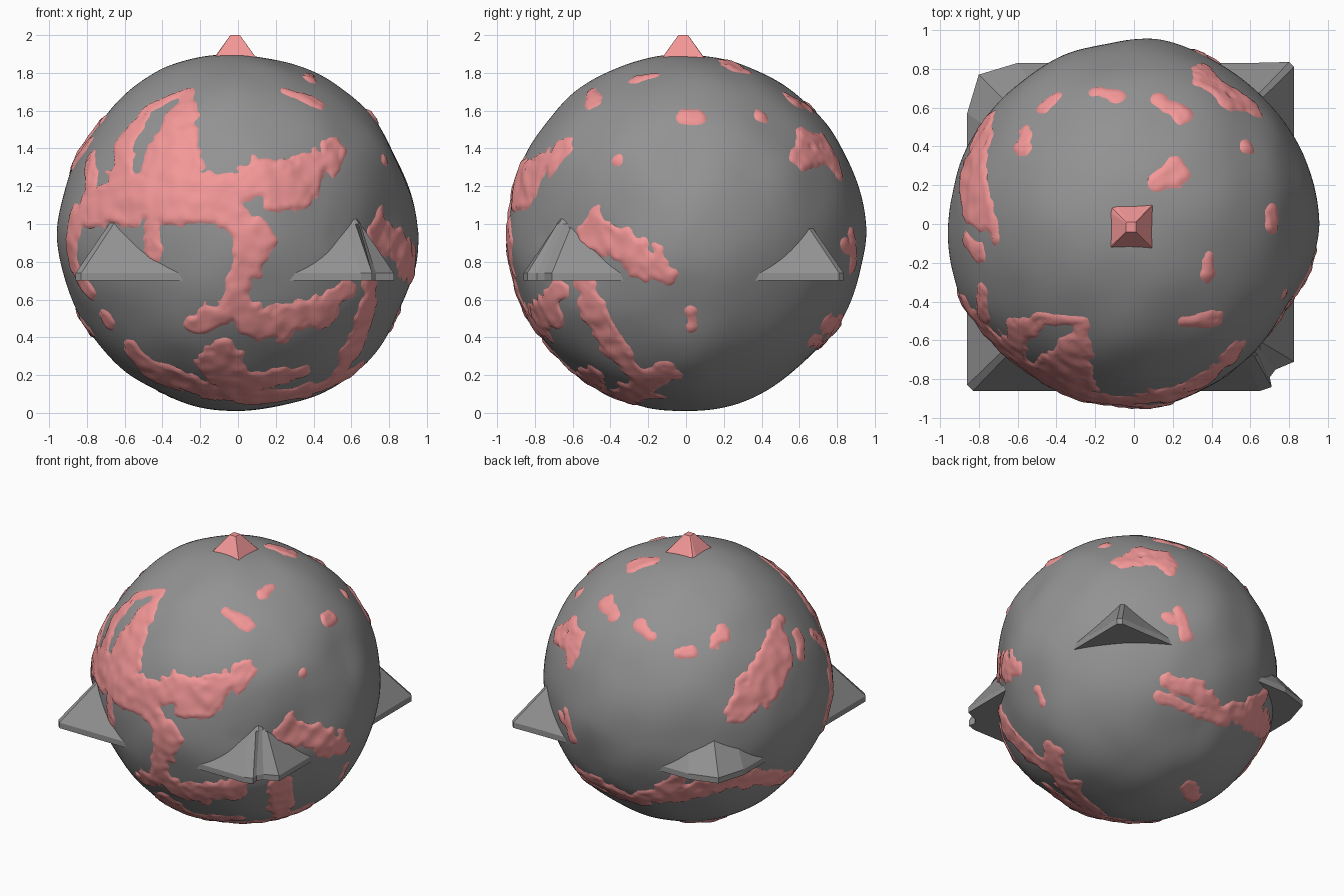
import bpy, bmesh
from math import sqrt
from mathutils import Vector, noise, kdtree

R, CZ = 0.942, 0.95


def material(name, col):
    m = bpy.data.materials.new(name)
    m.diffuse_color = (*col, 1)
    return m


pink = material("pink", (0.9, 0.31, 0.31))
grey = material("dark_grey", (0.29, 0.29, 0.29))

# Gentle bulges and dents of the globe: direction, amount
BULGES = [((1, 0, 0), .02), ((-.9, -.4, 0), .035), ((.75, -.45, 0), -.055), ((-1, .1, 0), .015),
          ((.1, 1, 0), .012), ((.5, -.75, 0), -.03), ((.7, 0, -.7), .02), ((.88, 0, .3), -.02),
          ((-.4, 0, .9), .02), ((0, -.45, .83), .012), ((0, .7, -.7), -.02), ((.75, .65, -.1), -.02)]
BULGES = [(Vector(d).normalized(), a) for d, a in BULGES]


def surface(d):
    r = R + 0.012 * noise.noise(d * 3.1 + Vector((3, 1, 7)))
    for b, a in BULGES:
        r += a * max(0, 1 - (d - b).length / 0.5) ** 1.3
    return r


def finish(name, bm, mat, smooth=False):
    me = bpy.data.meshes.new(name)
    bm.to_mesh(me)
    bm.free()
    ob = bpy.data.objects.new(name, me)
    bpy.context.collection.objects.link(ob)
    me.materials.append(mat)
    for p in me.polygons:
        p.use_smooth = smooth
    return ob


# Globe
bm = bmesh.new()
bmesh.ops.create_icosphere(bm, subdivisions=6, radius=1)
for v in bm.verts:
    d = v.co.normalized()
    v.co = d * surface(d) + Vector((0, 0, CZ))
finish("globe", bm, grey, smooth=True)

# View frames for painting: right, up, toward viewer
s, c = 0.44, 0.898
FRAMES = {
    "front": ((1, 0, 0), (0, 0, 1), (0, -1, 0)),
    "right": ((0, 1, 0), (0, 0, 1), (1, 0, 0)),
    "top": ((1, 0, 0), (0, 1, 0), (0, 0, 1)),
    "back": ((-.8, -.6, 0), (.6 * s, -.8 * s, c), (-.6 * c, .8 * c, s)),
    "below": ((-.75, .66, 0), (.66 * s, .75 * s, c), (.66 * c, .75 * c, -s)),
}
# Land strokes per view, each point is (u, v, half width)
FRONT = [
    [(-.25, 1.69, .03), (-.31, 1.52, .1), (-.36, 1.3, .19), (-.38, 1.16, .16)],
    [(-.25, 1.71, .02), (-.48, 1.6, .04), (-.6, 1.42, .07), (-.62, 1.22, .1)],
    [(-.76, 1.1, .11), (-.45, 1.14, .15), (-.15, 1.14, .14), (-.02, 1.19, .08), (.15, 1.25, .12),
     (.28, 1.18, .14), (.4, 1.3, .08), (.53, 1.38, .07)],
    [(-.46, 1.02, .06), (-.45, .84, .045)],
    [(-.08, 1.08, .09), (0, 1, .07), (.09, .9, .11), (.03, .72, .06), (0, .58, .08), (-.2, .48, .07)],
    [(0, .56, .08), (.1, .44, .09), (.3, .5, .11), (.43, .53, .11), (.57, .65, .06)],
    [(-.07, .35, .06), (-.08, .24, .13), (-.02, .16, .14), (.18, .17, .09), (.33, .21, .06)],
    [(-.56, .34, .06), (-.45, .22, .12), (-.2, .13, .1), (0, .09, .1), (.3, .1, .08), (.55, .2, .06)],
    [(-.7, .5, .06)], [(-.84, 1.02, .07), (-.86, .78, .07), (-.78, .66, .06)],
    [(-.78, 1.35, .05), (-.77, 1.2, .06)],
]
RIGHT = [
    [(-.5, 1.05, .05), (-.54, .94, .09), (-.36, .9, .1), (-.2, .79, .09), (-.1, .73, .05)],
    [(-.55, .7, .06), (-.48, .5, .08), (-.38, .34, .08), (-.26, .22, .07), (-.06, .21, .05)],
    [(-.3, .13, .06), (-.16, .09, .05)], [(.03, .53, .04), (.03, .47, .035)],
    [(-.01, 1.57, .045), (.06, 1.57, .045)], [(-.36, 1.34, .03)], [(.4, 1.57, .045)],
    [(.58, 1.35, .05), (.63, 1.46, .05), (.73, 1.42, .06), (.8, 1.29, .06)],
    [(.87, .95, .04), (.88, .78, .04)],
]
TOP = [
    [(.13, .23, .065), (.23, .27, .075)], [(.39, -.16, .03), (.38, -.25, .045)],
    [(.25, -.5, .03), (.42, -.49, .045)], [(.12, .65, .045), (.25, .57, .055)],
    [(-.18, .68, .04), (-.1, .66, .045)], [(-.46, .61, .04), (-.4, .66, .04)],
    [(-.56, .48, .04), (-.59, .41, .04)], [(.36, .81, .04), (.43, .72, .07), (.6, .62, .055)],
    [(-.72, -.07, .045)],
]
BACK = [
    [(.6, .36, .04), (.58, .16, .13), (.48, -.05, .16), (.3, -.24, .08)],
    [(.73, .26, .06), (.74, .14, .05)],
    [(-.1, -.78, .06), (.1, -.72, .09), (.3, -.68, .09), (.5, -.66, .08), (.68, -.64, .05)],
    [(-.68, -.65, .04), (-.3, -.82, .04)], [(.17, .22, .05), (.22, .29, .05)], [(-.83, -.25, .045)],
]
BELOW = [
    [(.24, -.08, .05), (.42, -.14, .07), (.56, -.27, .06), (.74, -.28, .09), (.86, -.15, .06)],
    [(-.55, -.48, .05)], [(.36, -.75, .06), (.4, -.82, .05)],
]

samples = []
for view, strokes in (("front", FRONT), ("right", RIGHT), ("top", TOP), ("back", BACK), ("below", BELOW)):
    right, up, toward = (Vector(a) for a in FRAMES[view])
    for st in strokes:
        pts = []
        for u, v, w in st:
            if view in ("front", "right"):
                v -= CZ
            depth = sqrt(max(0, R * R - u * u - v * v))
            pts.append(((right * u + up * v + toward * depth).normalized() * R, w))
        samples.append(pts[0])
        for (a, wa), (b, wb) in zip(pts, pts[1:]):
            n = max(1, int((b - a).length / 0.025))
            for i in range(1, n + 1):
                t = i / n
                samples.append((a.lerp(b, t).normalized() * R, wa + (wb - wa) * t))
kd = kdtree.KDTree(len(samples))
for i, (p, w) in enumerate(samples):
    kd.insert(p, i)
kd.balance()

# Land: a rough shell that rises through the globe along the strokes
bm = bmesh.new()
bmesh.ops.create_icosphere(bm, subdivisions=7, radius=1)
away = []
for v in bm.verts:
    d = v.co.normalized()
    p = d * R
    m = -1
    rough = noise.noise(p * 9) + 0.8 * noise.noise(p * 20)
    for _, i, dist in kd.find_range(p, 0.25):
        w = samples[i][1]
        m = max(m, w - dist + min(0.045, w * 0.5) * rough)
    if m < -0.03:
        away.append(v)
    h = max(-0.02, min(0.009, m * 0.5)) + (0.009 * noise.noise(p * 13) if m > 0.025 else 0)
    v.co = d * (surface(d) + h) + Vector((0, 0, CZ))
bmesh.ops.delete(bm, geom=away, context='VERTS')
finish("land", bm, pink, smooth=True)

# Pyramid running through the globe: worn square base, chip at the front right corner
BASE = [(-.86, -.83), (-.83, -.86), (.65, -.86), (.71, -.84), (.7, -.79), (.73, -.75), (.825, -.71),
        (.825, .81), (.8, .835), (.6, .83), (-.6, .83), (-.8, .77), (-.86, .57)]
WHOLE = BASE[:2] + [(.72, -.86), (.79, -.86), (.815, -.85), (.825, -.82), (.825, -.76)] + BASE[7:]
APEX = Vector((-.015, -.015))


def frustum(name, levels, mat):
    bm = bmesh.new()
    rings = []
    for z, k, outline in levels:
        rings.append([bm.verts.new((*(APEX + (Vector(p) - APEX) * k), z)) for p in outline])
    n = len(BASE)
    for a, b in zip(rings, rings[1:]):
        for i in range(n):
            bm.faces.new((a[i], a[(i + 1) % n], b[(i + 1) % n], b[i]))
    bm.faces.new(rings[-1])
    bm.faces.new(rings[0][::-1])
    bmesh.ops.recalc_face_normals(bm, faces=bm.faces)
    return finish(name, bm, mat)


frustum("pyramid", [(.7, 1, BASE), (.74, 1, BASE), (1.0, .79, WHOLE), (1.8, .2, WHOLE)], grey)
frustum("pyramid_tip", [(1.8, .2, WHOLE), (2.0, .03, WHOLE)], pink)
